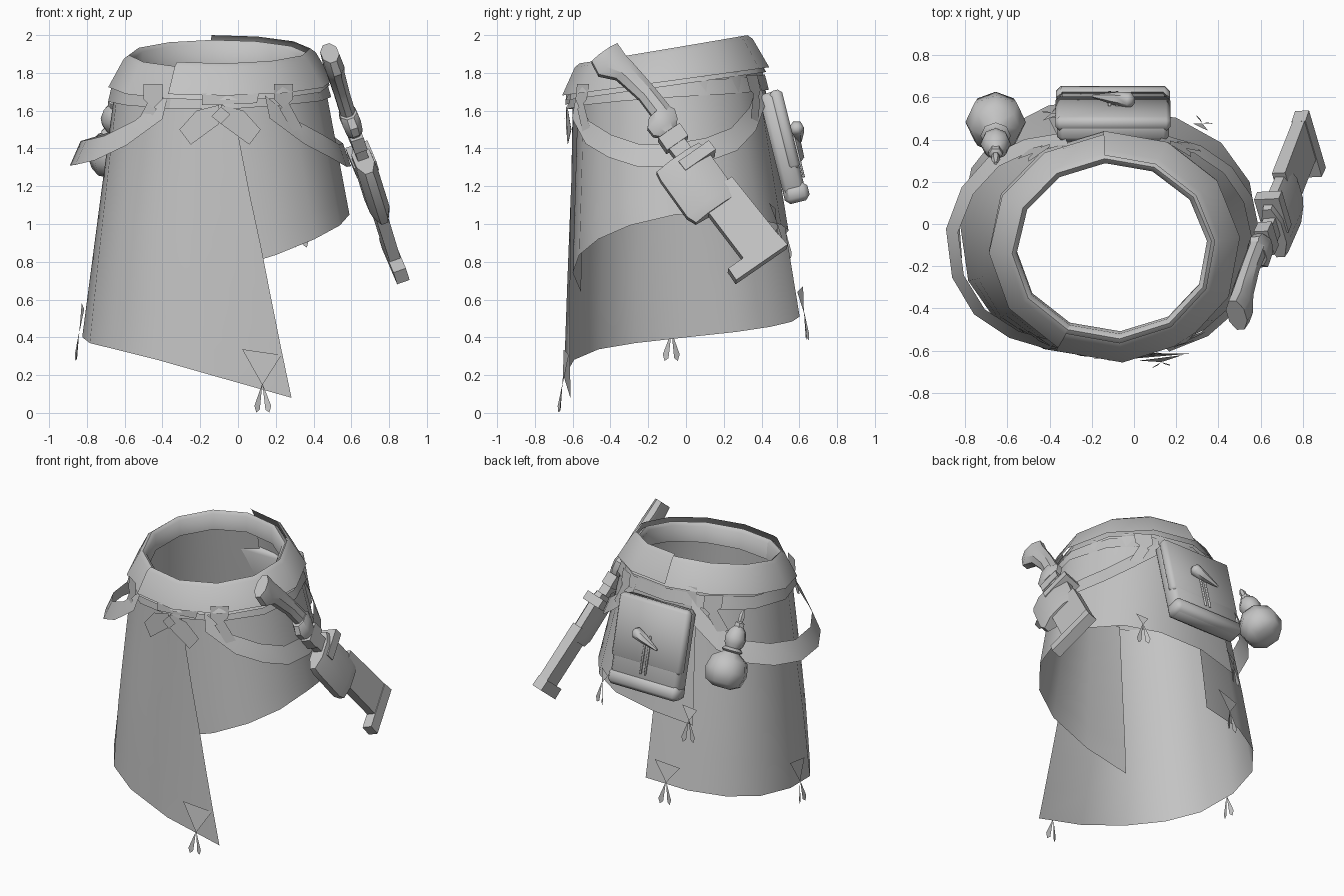
import bpy, bmesh, math
from mathutils import Vector, Matrix

if "Cube" in bpy.data.objects:
    bpy.data.objects.remove(bpy.data.objects["Cube"], do_unlink=True)

GREY = (0.55, 0.55, 0.55, 1)
mat = bpy.data.materials.new("plain_grey")
mat.use_nodes = True
mat.diffuse_color = GREY
mat.node_tree.nodes["Principled BSDF"].inputs["Base Color"].default_value = GREY


def make(name, verts, faces, recalc=False, angle=35):
    me = bpy.data.meshes.new(name)
    me.from_pydata([tuple(v) for v in verts], [], faces)
    if recalc:
        bm = bmesh.new()
        bm.from_mesh(me)
        bmesh.ops.recalc_face_normals(bm, faces=bm.faces[:])
        bm.to_mesh(me)
        bm.free()
    me.materials.append(mat)
    me.shade_smooth()
    me.set_sharp_from_angle(angle=math.radians(angle))
    ob = bpy.data.objects.new(name, me)
    bpy.context.collection.objects.link(ob)
    return ob


def lerp(a, b, t):
    return a + (b - a) * t


def interp(keys, x):
    for (x0, y0), (x1, y1) in zip(keys, keys[1:]):
        if x <= x1:
            return lerp(y0, y1, max(0, (x - x0) / (x1 - x0)))
    return keys[-1][1]


def dims(z):
    """Centre, half sizes and squareness of the skirt's oval at a height."""
    t = (1.75 - z) / 1.35
    return (-.1 + .04 * t, -.1 + .09 * t, .55 + .215 * t, .5 + .13 * t,
            2 + .32 * max(0, min(1, t * 1.5)))


def P(deg, z, off=0):
    cx, cy, a, b, n = dims(z)
    c, s = math.cos(math.radians(deg)), math.sin(math.radians(deg))
    return Vector((cx + (a + off) * math.copysign(abs(c) ** (2 / n), c),
                   cy + (b + off) * math.copysign(abs(s) ** (2 / n), s), z))


def grid(name, rows, angle=35):
    n = len(rows[0])
    faces = [(j * n + i, (j + 1) * n + i, (j + 1) * n + i + 1, j * n + i + 1)
             for j in range(len(rows) - 1) for i in range(n - 1)]
    return make(name, [v for r in rows for v in r], faces, angle=angle)


def top_z(deg):
    return 1.755 + .075 * math.sin(math.radians(deg))


def skirt(name, start, end, keys, off, cols, rows=6):
    out = []
    for j in range(rows + 1):
        row = []
        for i in range(cols + 1):
            f = i / cols
            nominal = lerp(start, end(.8), f)
            z = lerp(top_z(nominal), interp(keys, f), j / rows)
            ang = lerp(start, end(z), f)
            row.append(P(ang, z, off(ang)))
        out.append(row)
    return grid(name, out, 50)


# Long wrap panel (right side) and short wrap panel (left side)
skirt("long_skirt_panel", 92, lambda z: 276 + (1.72 - z) * 9,
      [(0, .51), (.43, .405), (.66, .34), (.8, .27), (.92, .16), (1, .08)], lambda a: 0, 9)
skirt("short_skirt_panel", -115, lambda z: 115,
      [(0, .64), (.18, .82), (.36, .97), (.5, 1.05), (.72, 1.02), (.89, .97), (1, .92)],
      lambda a: interp([(-60, -.03), (0, .008), (60, .015)], a), 10)


# Rolled waistband: full ring plus a raised overlapping strip
INNER = [(-.10, -.13), (-.085, -.02)]
OUTER = [(-.06, 0), (-.035, -.02), (.028, -.17)]


def waistband(name, prof, start, end, n, off, dz):
    rows = []
    for o, h in prof:
        row = []
        for i in range(n + 1):
            a = lerp(start, end, i / n)
            z = 1.925 + .075 * math.sin(math.radians(a)) + h + dz
            row.append(P(a, z, o + off))
        rows.append(row)
    return grid(name, rows, 50)


waistband("waistband", INNER + OUTER, -116, 244, 12, .007, -.025)
waistband("waistband_overlap", OUTER, -116, 94, 7, .027, 0)


# Belt below the waistband, and two hanging side belts
def strap(name, keys, width, flare, n):
    """keys: (angle, height, offset)"""
    zk = [(a, z) for a, z, o in keys]
    ok = [(a, o) for a, z, o in keys]
    angs = [lerp(keys[0][0], keys[-1][0], i / n) for i in range(n + 1)]
    return grid(name, [[P(a, interp(zk, a) + s * width / 2, interp(ok, a) - s * flare)
                        for a in angs] for s in (1, -1)])


strap("waist_belt", [(-116, 1.65, .022), (-90, 1.645, .022), (0, 1.71, .026), (90, 1.755, .03),
                     (180, 1.69, .022), (244, 1.65, .022)], .08, .004, 12)
strap("left_hanging_belt",
      [(-66, 1.62, .035), (-45, 1.45, .05), (-15, 1.36, .055), (10, 1.37, .055),
       (35, 1.45, .045), (55, 1.58, .04), (68, 1.70, .035)], .12, .01, 8)
strap("right_hanging_belt",
      [(112, 1.68, .03), (130, 1.50, .06), (150, 1.41, .11), (180, 1.37, .17),
       (205, 1.385, .14), (222, 1.45, .09), (242, 1.62, .035)], .13, .02, 8)


# Flat ornaments laid on the front or back surface
def plate(name, pts, off, back=False):
    verts = []
    for x, z in pts:
        cx, cy, a, b, n = dims(z)
        u = (x - cx) / (a + off)
        ang = math.degrees(math.acos(math.copysign(min(1, abs(u)) ** (n / 2), u)))
        verts.append(P(ang if back else -ang, z, off))
    return make(name, verts, [tuple(range(len(verts)))])


def mirror(pts, cx):
    return [(2 * cx - x, z) for x, z in reversed(pts)]


wing = [(-.31, 1.50), (-.25, 1.42), (-.10, 1.53), (-.10, 1.63), (-.22, 1.60)]
plate("front_ornament_right", wing, .03)
plate("front_ornament_left", mirror(wing, -.095), .03)
plate("front_ornament_diamond", [(-.14, 1.57), (-.09, 1.53), (-.04, 1.58), (-.09, 1.62)], .04)
plate("front_buckle", [(-.19, 1.63), (.10, 1.64), (.11, 1.69), (-.19, 1.69)], .04)
knot = [(-.05, .06), (-.05, -.02), (0, -.07), (.05, -.02), (.05, .06)]
tail = [(-.10, -.17), (-.05, -.19), (.02, -.07), (-.03, -.04)]
for side, kx, kz, back in (("front_right", -.45, 1.68, 0), ("front_left", .24, 1.68, 0),
                           ("back_right", -.45, 1.73, 1), ("back_left", .22, 1.73, 1)):
    for label, shape in (("knot", knot), ("knot_tail", tail)):
        if label == "knot_tail" and kx > 0:
            shape = mirror(shape, 0)
        if back:
            shape = shape[::-1]
        plate(side + "_" + label, [(kx + x, kz + z) for x, z in shape], .045, bool(back))


# Corner patches with two-pronged tassels
def tassel(name, ang, z, off, w, h):
    c = P(ang, z, off)
    tan = (P(ang + 2, z, off) - c).normalized()
    out = Vector((tan.y, -tan.x, 0))
    V = lambda u, dz, o=0: c + tan * u + Vector((0, 0, dz)) + out * o
    verts = [V(0, 0), V(w, h, -.02), V(-w, h + .03, -.02)]
    faces = [(0, 1, 2)]
    for s in (-1, 1):
        k = len(verts)
        verts += [V(0, .01), V(s * .015, -.13, .012), V(s * .035, -.145, .02), V(s * .045, -.11, .02)]
        faces.append((k, k + 1, k + 2, k + 3))
    return make(name, verts, faces)


tassel("front_tassel", -80, .147, .015, .105, .16)
tassel("side_tassel", 184, .42, .02, .09, .13)
tassel("back_tassel", 103, .53, .04, .09, .11)
tassel("upper_back_left_tassel", 58, 1.02, .04, .04, .06)
tassel("upper_back_right_tassel", 113, .96, .04, .05, .07)

# Sheathed tool slung on the left hip, lofted along a slanted axis
A = Vector((.495, -.45, 1.88))
D = Vector((.238, .599, -.765)).normalized()
W = Matrix.Rotation(math.radians(-14), 3, D) @ Vector((0, .788, .617)).normalized()
if W.x > 0:
    W = Matrix.Rotation(math.radians(28), 3, D) @ W
N = D.cross(W)


def loft(name, sections, n=8):
    """sections: (distance along, sideways shift, half width, half thickness)"""
    verts, faces = [], []
    k = 1 / math.cos(math.pi / n)
    for s, p, hw, ht in sections:
        for i in range(n):
            a = 2 * math.pi * (i + .5) / n
            verts.append(A + D * s * 1.03 + W * (p + hw * k * math.cos(a)) + N * ht * k * math.sin(a))
    m = len(sections)
    for j in range(m - 1):
        for i in range(n):
            i2 = (i + 1) % n
            faces.append((j * n + i, j * n + i2, (j + 1) * n + i2, (j + 1) * n + i))
    faces += [tuple(range(n)), tuple(range((m - 1) * n, m * n))]
    return make(name, verts, faces, True)


loft("tool_handle", [(-.01, .03, .085, .045), (.07, .02, .09, .05), (.14, .055, .062, .045),
                     (.30, .075, .052, .04), (.46, .075, .055, .04)])
loft("tool_guard", [(.41, .06, .06, .045), (.45, .05, .09, .05), (.50, .04, .08, .045),
                    (.53, .04, .05, .04)])
loft("tool_collar", [(.53, .04, .07, .035), (.61, .035, .07, .035)], 4)
loft("tool_neck", [(.60, .03, .05, .03), (.73, .03, .05, .03)], 4)
loft("holster_wrap", [(.67, -.01, .14, .05), (.72, -.01, .15, .055), (.96, -.02, .15, .055),
                      (1.01, -.01, .14, .045)])
loft("holster_strap", [(.70, .07, .10, .062), (.76, .07, .10, .062)], 4)
loft("sheath", [(.92, .045, .11, .033), (1.34, .045, .115, .03)], 4)
loft("sheath_foot", [(1.31, -.005, .165, .035), (1.385, -.005, .17, .035)], 4)


# Back pouch, tilted to follow the skirt
def box(name, local, size, bevel=.015):
    bm = bmesh.new()
    bmesh.ops.create_cube(bm, size=1)
    bmesh.ops.scale(bm, vec=size, verts=bm.verts[:])
    bmesh.ops.bevel(bm, geom=bm.edges[:], offset=bevel, segments=1, affect='EDGES')
    M = Matrix.Translation((-.1, .515, 1.405)) @ Matrix.Rotation(math.radians(14), 4, 'X') \
        @ Matrix.Translation(local)
    bm.transform(M)
    bm.verts.index_update()
    verts = [v.co.copy() for v in bm.verts]
    faces = [tuple(v.index for v in f.verts) for f in bm.faces]
    bm.free()
    return make(name, verts, faces, True, 60)


box("pouch_body", (0, 0, 0), (.53, .12, .60), .025)
box("pouch_flap", (0, .03, .09), (.545, .07, .43), .02)
box("pouch_bottom_fold", (0, .01, -.25), (.54, .13, .10), .025)
for i, x in enumerate((-.015, .02)):
    box("toggle_string_%d" % (i + 1), (x, .068, -.05), (.014, .012, .26), .003)


# Turned parts: profile of (radius, height) spun about a slanted axis
def turned(name, base, axis, prof, n=8):
    q = Vector(axis).to_track_quat('Z', 'Y')
    verts = [Vector(base) + q @ Vector((r * math.cos(2 * math.pi * i / n),
                                        r * math.sin(2 * math.pi * i / n), h))
             for r, h in prof for i in range(n)]
    m = len(prof)
    faces = [(j * n + i, j * n + (i + 1) % n, (j + 1) * n + (i + 1) % n, (j + 1) * n + i)
             for j in range(m - 1) for i in range(n)]
    faces += [tuple(range(n)), tuple(range((m - 1) * n, m * n))]
    return make(name, verts, faces, True, 50)


turned("pouch_toggle", (-.02, .585, 1.51), (-.17, .02, -.07),
       [(.02, -.02), (.04, 0), (.032, .07), (.008, .19)], 6)

# Gourd bottle hanging at the back right
BASE = Vector((-.655, .535, 1.27))
AX = Vector((0, -.26, .48)).normalized()
turned("gourd_bottle", BASE, AX,
       [(.06, 0), (.12, .03), (.143, .11), (.12, .19), (.06, .23), (.045, .255), (.065, .29),
        (.072, .33), (.055, .38), (.028, .41)])
turned("gourd_cord", BASE + AX * .235, AX, [(.06, 0), (.072, .012), (.055, .03)])
turned("gourd_stopper", BASE + AX * .40, AX,
       [(.034, 0), (.034, .03), (.018, .04), (.022, .08), (.008, .12)], 6)
